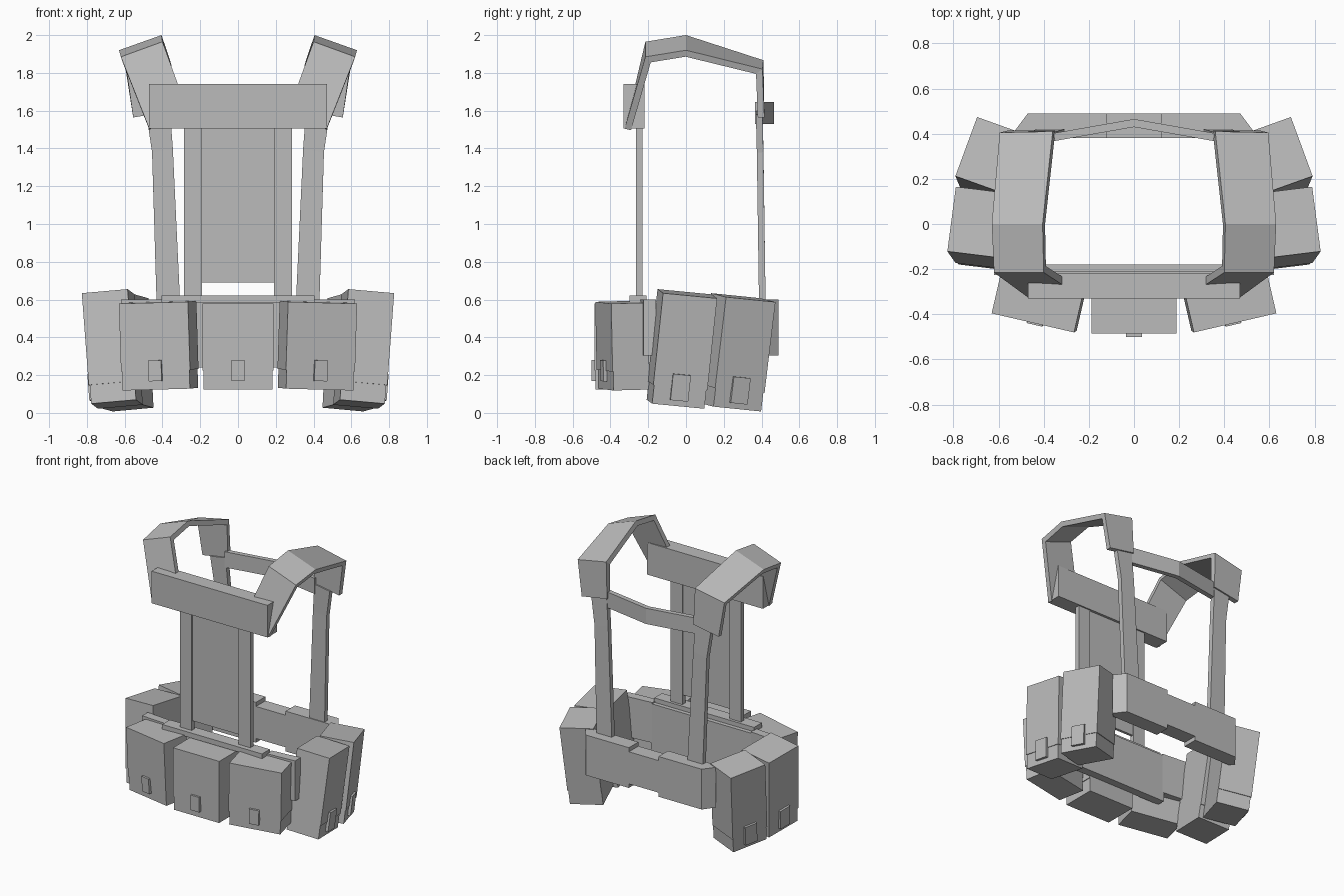
import bpy, bmesh
from math import radians
from mathutils import Matrix, Vector

if "Cube" in bpy.data.objects:
    bpy.data.objects.remove(bpy.data.objects["Cube"], do_unlink=True)

grey = bpy.data.materials.new("plain_grey")
grey.use_nodes = True
grey.diffuse_color = (0.5, 0.5, 0.5, 1)
grey.node_tree.nodes["Principled BSDF"].inputs["Base Color"].default_value = (0.5, 0.5, 0.5, 1)


def make(name, bm, mirror=False, thick=0):
    """Turn a bmesh into a flat shaded object, optionally thickened and mirrored."""
    me = bpy.data.meshes.new(name)
    bm.to_mesh(me)
    bm.free()
    me.materials.append(grey)
    ob = bpy.data.objects.new(name, me)
    bpy.context.collection.objects.link(ob)
    if thick:
        mod = ob.modifiers.new("thickness", "SOLIDIFY")
        mod.thickness, mod.offset = thick, -1
        mod.use_even_offset = True
    if mirror:
        mod = ob.modifiers.new("mirror", "MIRROR")
        mod.use_clip = False
        mod.use_mirror_merge = False
    return ob


def add_box(bm, lo, hi, frame=Matrix()):
    lo, hi = Vector(lo), Vector(hi)
    place = frame @ Matrix.Translation((lo + hi) / 2) @ Matrix.Diagonal((*(hi - lo), 1))
    bmesh.ops.create_cube(bm, size=1, matrix=place)


def box(name, lo, hi, mirror=False):
    bm = bmesh.new()
    add_box(bm, lo, hi)
    return make(name, bm, mirror)


def strap(name, pairs, thick, mirror=True):
    """A band through pairs of edge points, thickened inwards."""
    bm = bmesh.new()
    rows = [[bm.verts.new(p) for p in pair] for pair in pairs]
    for (a, b), (c, d) in zip(rows, rows[1:]):
        bm.faces.new((a, b, d, c))
    return make(name, bm, mirror, thick)


def prism(name, outline, z0, z1, mirror=False):
    """Extrude a plan outline between two heights."""
    bm = bmesh.new()
    face = bm.faces.new([bm.verts.new((x, y, z0)) for x, y in outline])
    out = bmesh.ops.extrude_face_region(bm, geom=[face])
    verts = [g for g in out["geom"] if isinstance(g, bmesh.types.BMVert)]
    bmesh.ops.translate(bm, verts=verts, vec=(0, 0, z1 - z0))
    bmesh.ops.recalc_face_normals(bm, faces=bm.faces)
    return make(name, bm, mirror)


def pouch(name, top, size, yaw=0, pitch=0, roll=0, clip=(0.07, 0.11), mirror=True):
    """Box pouch hung from the middle of its front top edge, with flap and clip."""
    w, d, h = size
    frame = (Matrix.Translation(top) @ Matrix.Rotation(radians(yaw), 4, 'Z')
             @ Matrix.Rotation(radians(pitch), 4, 'X') @ Matrix.Rotation(radians(roll), 4, 'Y'))
    seam = 0.1 - h
    e = 0.005
    bm = bmesh.new()
    add_box(bm, (-w / 2 + e, e, -h), (w / 2 - e, d, seam + e), frame)
    add_box(bm, (-w / 2, 0, seam), (w / 2, d, 0), frame)
    cw, ch = clip
    add_box(bm, (-cw / 2, -0.015, seam - ch / 2), (cw / 2, 0.02, seam + ch / 2), frame)
    return make(name, bm, mirror)


# Chest band and front panel
box("chest_band", (-0.47, -0.33, 1.505), (0.47, -0.22, 1.74))
box("front_panel", (-0.195, -0.257, 0.69), (0.195, -0.238, 1.52))
box("front_panel_strip", (0.19, -0.265, 0.6), (0.285, -0.23, 1.52), True)

# Shoulder straps: inner and outer edge, from chest over the shoulder to the back
strap("shoulder_strap", [
    ((0.30, -0.28, 1.69), (0.47, -0.325, 1.505)),
    ((0.40, -0.215, 1.965), (0.62, -0.215, 1.885)),
    ((0.405, 0, 2.0), (0.63, 0, 1.92)),
    ((0.36, 0.41, 1.867), (0.595, 0.405, 1.82)),
    ((0.35, 0.415, 1.60), (0.555, 0.415, 1.565))], 0.035)

# Back straps
strap("back_strap", [
    ((0.36, 0.405, 1.60), (0.485, 0.405, 1.58)),
    ((0.345, 0.41, 1.40), (0.455, 0.41, 1.38)),
    ((0.305, 0.422, 0.55), (0.43, 0.422, 0.55))], 0.035)
strap("back_cross_strap", [
    ((x, y, 1.53), (x, y, 1.645)) for x, y in ((-0.37, 0.40), (0, 0.465), (0.37, 0.40))],
    0.035, False)

# Belt: front middle, angled front corners, rail, and notched back
box("belt_front", (-0.41, -0.24, 0.24), (0.41, -0.18, 0.59))
prism("belt_front_corner", [(0.40, -0.24), (0.62, -0.225), (0.62, -0.16), (0.40, -0.18)],
      0.305, 0.6, True)
box("belt_front_rail", (-0.405, -0.30, 0.585), (0.405, -0.21, 0.622))
prism("belt_back_side", [(0.12, 0.38), (0.5, 0.38), (0.53, 0.41), (0.47, 0.49), (0.12, 0.49)],
      0.305, 0.6, True)
box("belt_back_middle", (-0.12, 0.38, 0.335), (0.12, 0.49, 0.57))

# Pouches
pouch("front_centre_pouch", (0, -0.485, 0.58), (0.375, 0.25, 0.455), mirror=False)
pouch("front_side_pouch", (0.448, -0.438, 0.583), (0.375, 0.20, 0.46), 13, 1.5, 1.5)
pouch("side_front_pouch", (0.808, 0.022, 0.62), (0.29, 0.245, 0.59), 97, 5, 5.5, (0.095, 0.14))
pouch("side_back_pouch", (0.743, 0.343, 0.60), (0.28, 0.235, 0.585), 109.7, 5, 5.5, (0.095, 0.14))
